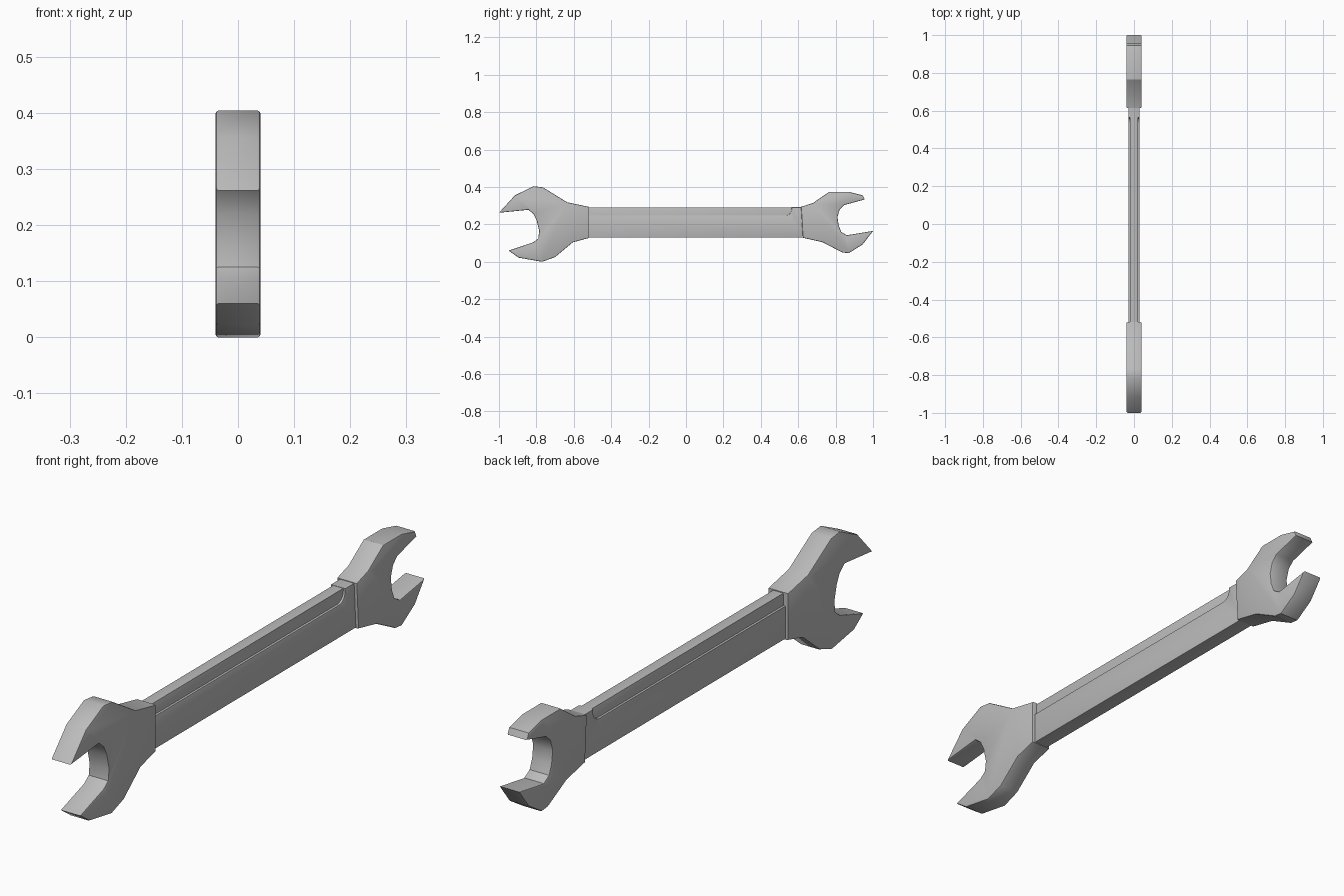
import bpy, bmesh, math

cube = bpy.data.objects.get("Cube")
if cube:
    bpy.data.objects.remove(cube, do_unlink=True)

steel = bpy.data.materials.new("steel_grey")
steel.use_nodes = True
grey = (0.5, 0.5, 0.5, 1.0)
steel.diffuse_color = grey
steel.node_tree.nodes["Principled BSDF"].inputs["Base Color"].default_value = grey


def slab(name, outline, half, bevel):
    """Extrude a (y, z) outline to +-half in x, with softened rims."""
    bm = bmesh.new()
    face = bm.faces.new([bm.verts.new((-half, y, z)) for y, z in outline])
    extruded = bmesh.ops.extrude_face_region(bm, geom=[face])["geom"]
    moved = [v for v in extruded if isinstance(v, bmesh.types.BMVert)]
    bmesh.ops.translate(bm, verts=moved, vec=(2 * half, 0, 0))
    bmesh.ops.recalc_face_normals(bm, faces=bm.faces)
    # soften only the rims around the two flat sides
    rims = [e for e in bm.edges if abs(e.verts[0].co.x - e.verts[1].co.x) < half]
    bmesh.ops.bevel(bm, geom=rims, offset=bevel, segments=2, profile=0.5,
                    affect='EDGES')
    mesh = bpy.data.meshes.new(name)
    bm.to_mesh(mesh)
    bm.free()
    mesh.materials.append(steel)
    obj = bpy.data.objects.new(name, mesh)
    bpy.context.collection.objects.link(obj)
    bpy.ops.object.select_all(action='DESELECT')
    obj.select_set(True)
    bpy.context.view_layer.objects.active = obj
    bpy.ops.object.shade_smooth_by_angle(angle=math.radians(32))
    return obj


# large open jaw
slab("large_jaw", [
    (-1.0, .262), (-.915, .355), (-.815, .404), (-.765, .398),
    (-.635, .318), (-.52, .294), (-.52, .127), (-.605, .104),
    (-.70, .025), (-.77, 0), (-.895, .022), (-.948, .06),
    (-.815, .105), (-.79, .125), (-.785, .165), (-.798, .22),
    (-.815, .255), (-.842, .278)], .04, .005)

# small open jaw
slab("small_jaw", [
    (.615, .294), (.68, .315), (.765, .374), (.87, .374),
    (.945, .355), (.955, .333), (.845, .303), (.822, .28),
    (.81, .24), (.816, .195), (.83, .16), (.86, .142),
    (1.0, .165), (.945, .093), (.87, .046), (.835, .05),
    (.73, .105), (.625, .128)], .04, .005)

# handle body with a step that turns up in a rounded corner
ledge, top, end, radius = .247, .292, .565, .035
corner = [(end - radius + radius * math.sin(a), ledge + radius - radius * math.cos(a))
          for a in (math.radians(15 * i) for i in range(7))]
slab("handle_body", [(-.54, .129), (.64, .129), (.64, top), (end, top)]
     + corner[::-1] + [(-.54, ledge)], .029, .003)

# thinner upper spine standing on the step
slab("handle_spine", [(-.54, .2), (.6, .2), (.6, top - .001), (-.54, top - .001)],
     .021, .003)
